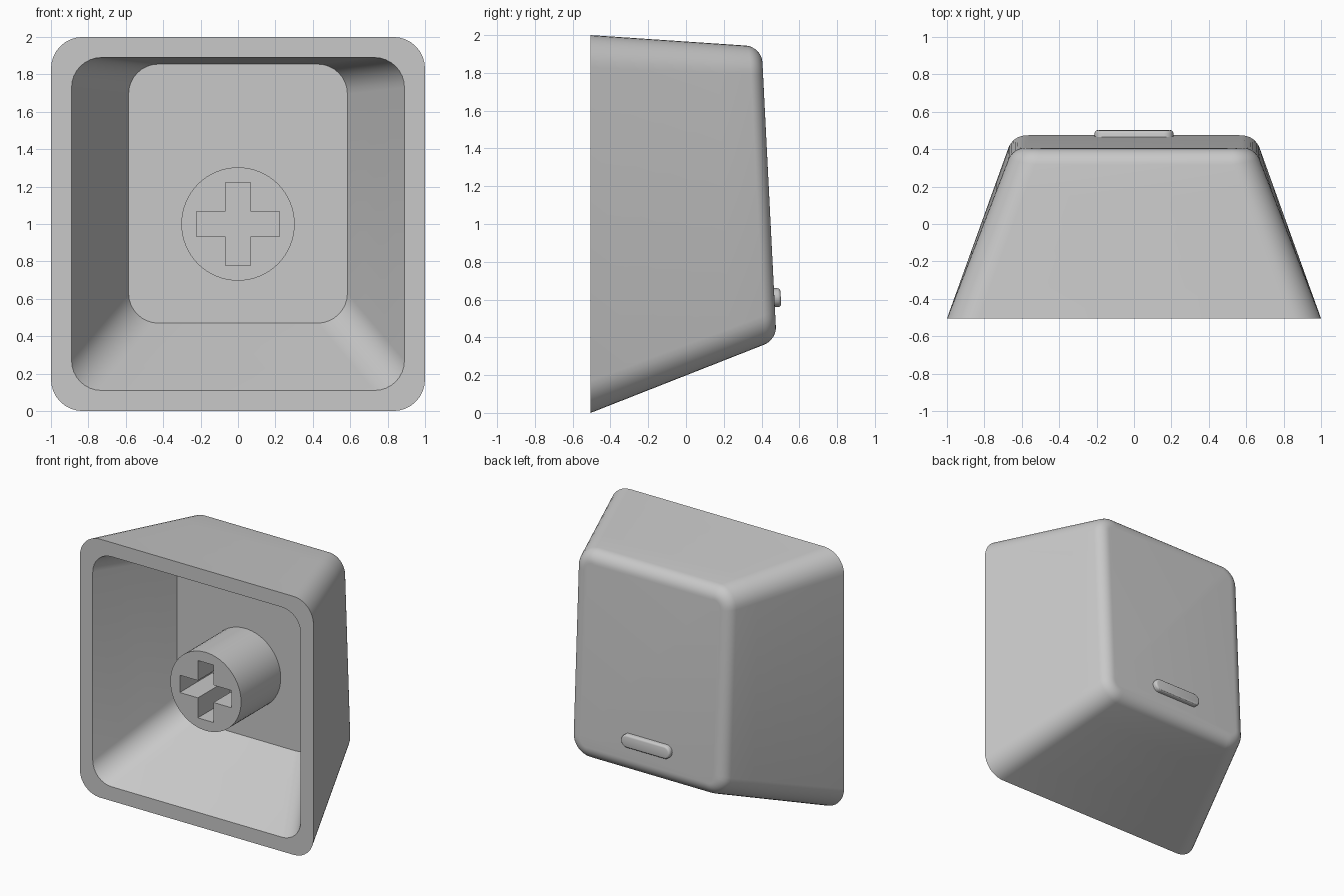
import bpy, bmesh, math
from mathutils import Vector

if "Cube" in bpy.data.objects:
    bpy.data.objects.remove(bpy.data.objects["Cube"])

grey = bpy.data.materials.new("keycap grey")
grey.diffuse_color = (0.58, 0.58, 0.58, 1)
grey.use_nodes = True
grey.node_tree.nodes["Principled BSDF"].inputs["Base Color"].default_value = grey.diffuse_color


def rounded_rect(hw, z0, z1, r, seg=8):
    """Outline points (x, z) with their outward normals."""
    pts = []
    for k, (cx, cz) in enumerate([(hw - r, z1 - r), (r - hw, z1 - r),
                                  (r - hw, z0 + r), (hw - r, z0 + r)]):
        for i in range(seg + 1):
            a = math.pi / 2 * (k + i / seg)
            n = (math.cos(a), math.sin(a))
            pts.append((cx + r * n[0], cz + r * n[1], n[0], n[1]))
    return pts


def finish(bm, name):
    bmesh.ops.remove_doubles(bm, verts=bm.verts[:], dist=1e-5)
    bmesh.ops.recalc_face_normals(bm, faces=bm.faces[:])
    for f in bm.faces:
        f.smooth = True
    me = bpy.data.meshes.new(name)
    bm.to_mesh(me)
    bm.free()
    me.set_sharp_from_angle(angle=math.radians(30))
    me.materials.append(grey)
    ob = bpy.data.objects.new(name, me)
    bpy.context.collection.objects.link(ob)
    return ob


def loft(rings, name):
    """Skin a list of equal-length rings and cap both ends."""
    bm = bmesh.new()
    loops = [[bm.verts.new(p) for p in ring] for ring in rings]
    n = len(loops[0])
    for a, b in zip(loops, loops[1:]):
        for i in range(n):
            j = (i + 1) % n
            bm.faces.new((a[i], a[j], b[j], b[i]))
    bm.faces.new(loops[0])
    bm.faces.new(loops[-1])
    return finish(bm, name)


# Slanted plane of the typing surface
SLOPE = 0.0507
def top_y(z):
    return 0.405 + (1.85 - z) * SLOPE

FRONT, FLOOR = -0.505, 0.09

# Cap shell: rounded back edge, tapered sides, flat rim, hollow inside
base = [Vector((x, FRONT, z)) for x, z, _, _ in rounded_rect(1.0, 0, 2, 0.17)]
top_pts = rounded_rect(0.648, 0.387, 1.939, 0.15)
top = [Vector((x, top_y(z), z)) for x, z, _, _ in top_pts]
STEPS, R = 8, 0.1
fillet = [[] for _ in range(STEPS + 1)]
for b, t, (_, _, nx, nz) in zip(base, top, top_pts):
    u = (b - t).normalized()
    v = Vector((-nx, nz * SLOPE, -nz)).normalized()
    half = (math.pi - u.angle(v)) / 2
    d, w = R * math.tan(half), math.cos(half)
    p0, p2 = t + v * d, t + u * d
    for i in range(STEPS + 1):
        s = i / STEPS
        k0, k1, k2 = (1 - s) ** 2, 2 * s * (1 - s) * w, s * s
        fillet[i].append((p0 * k0 + t * k1 + p2 * k2) / (k0 + k1 + k2))
last = fillet[-1]
sides = [[p.lerp(b, i / 5) for p, b in zip(last, base)] for i in range(1, 6)]
opening = [Vector((x, FRONT, z)) for x, z, _, _ in rounded_rect(0.89, 0.11, 1.89, 0.16)]
floor = [Vector((x, FLOOR, z)) for x, z, _, _ in rounded_rect(0.585, 0.47, 1.855, 0.16)]
inside = [[a.lerp(b, i / 3) for a, b in zip(opening, floor)] for i in range(4)]
loft(fillet + sides + inside, "cap_shell")

# Homing bar on the typing surface
def bar_ring(inset, out):
    return [(x, top_y(z) + out, z) for x, z, _, _ in
            rounded_rect(0.21 - inset, 0.56 + inset, 0.66 - inset, 0.0499 - inset)]

loft([bar_ring(0, -0.03), bar_ring(0, 0.02), bar_ring(0.003, 0.027),
      bar_ring(0.008, 0.032), bar_ring(0.015, 0.034)], "homing_bar")

# Round stem with a cross-shaped socket
STEM_Y, SOCKET_Y = -0.395, 0.0
L, T = 0.222, 0.067
circle = [(0.303 * math.cos(2 * math.pi * i / 64), 0.303 * math.sin(2 * math.pi * i / 64))
          for i in range(64)]
cross = []
for k in range(4):
    c, s = round(math.cos(k * math.pi / 2)), round(math.sin(k * math.pi / 2))
    cross += [(x * c - z * s, x * s + z * c) for x, z in [(L, -T), (L, T), (T, T)]]

bm = bmesh.new()
rim_edges = []
for outline, end in ((circle, FLOOR + 0.02), (cross, SOCKET_Y)):
    a = [bm.verts.new((x, STEM_Y, 1 + z)) for x, z in outline]
    b = [bm.verts.new((x, end, 1 + z)) for x, z in outline]
    n = len(outline)
    for i in range(n):
        j = (i + 1) % n
        bm.faces.new((a[i], a[j], b[j], b[i]))
        rim_edges.append(bm.edges.get((a[i], a[j])))
    bm.faces.new(b)
bmesh.ops.triangle_fill(bm, use_beauty=True, use_dissolve=False, edges=rim_edges)
finish(bm, "stem")
